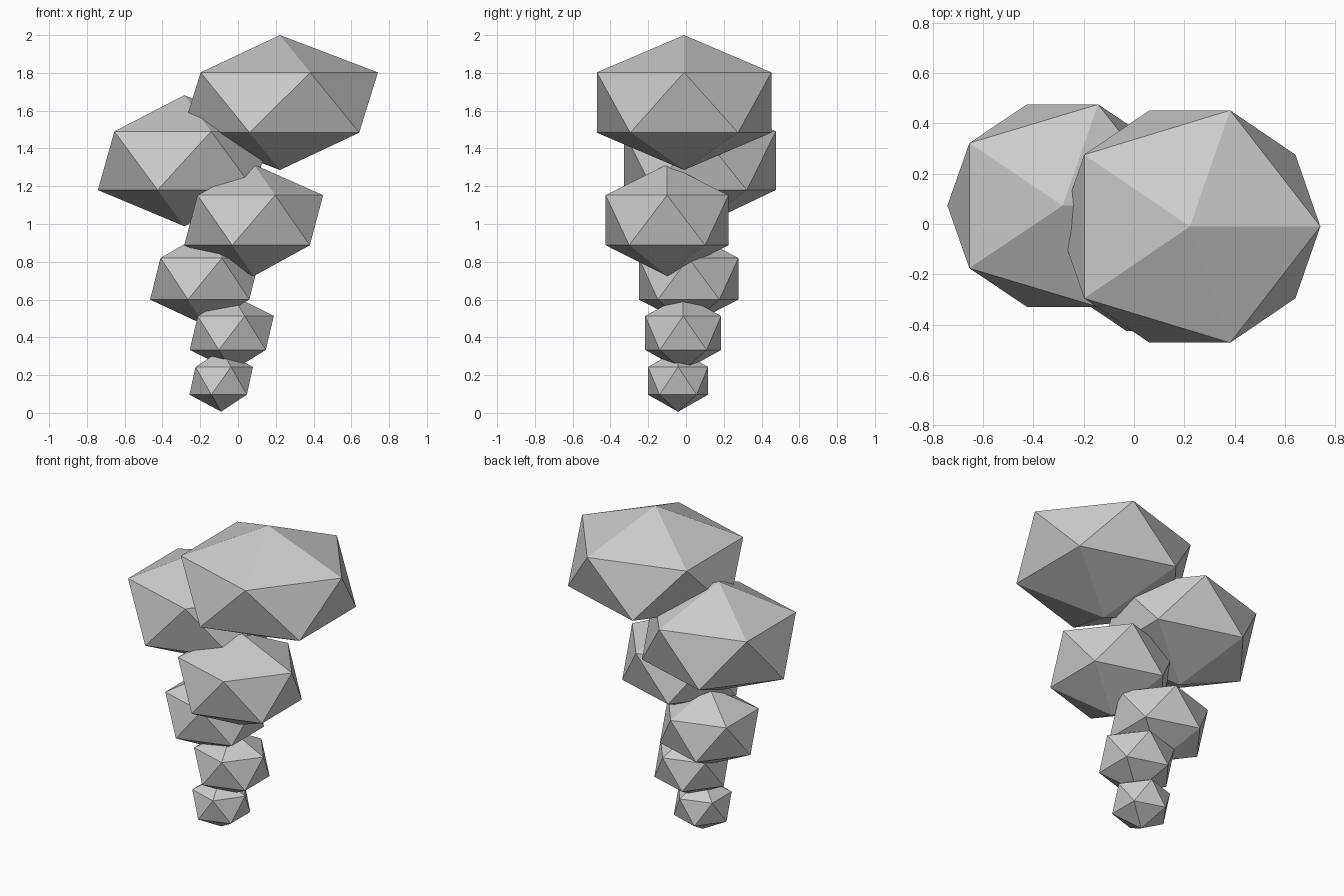
import bpy

if "Cube" in bpy.data.objects:
    bpy.data.objects.remove(bpy.data.objects["Cube"])

# Smoke column: flattened low-poly puffs, growing as they rise
# (centre), (radii)
puffs = [
    ((-0.089, -0.042, 0.170), (0.188, 0.187, 0.164)),
    ((-0.033, -0.015, 0.423), (0.249, 0.236, 0.201)),
    ((-0.175, 0.014, 0.710), (0.325, 0.310, 0.246)),
    ((0.083, -0.100, 1.020), (0.411, 0.382, 0.296)),
    ((-0.284, 0.073, 1.335), (0.512, 0.473, 0.347)),
    ((0.222, -0.010, 1.643), (0.580, 0.543, 0.357)),
]


def add_puff(index, centre, radii):
    bpy.ops.mesh.primitive_ico_sphere_add(subdivisions=1, radius=1, location=centre)
    puff = bpy.context.object
    puff.name = f"smoke_puff_{index}"
    puff.scale = radii
    bpy.ops.object.transform_apply(location=False, rotation=False, scale=True)
    bpy.ops.object.shade_flat()


for i, (centre, radii) in enumerate(puffs, 1):
    add_puff(i, centre, radii)
